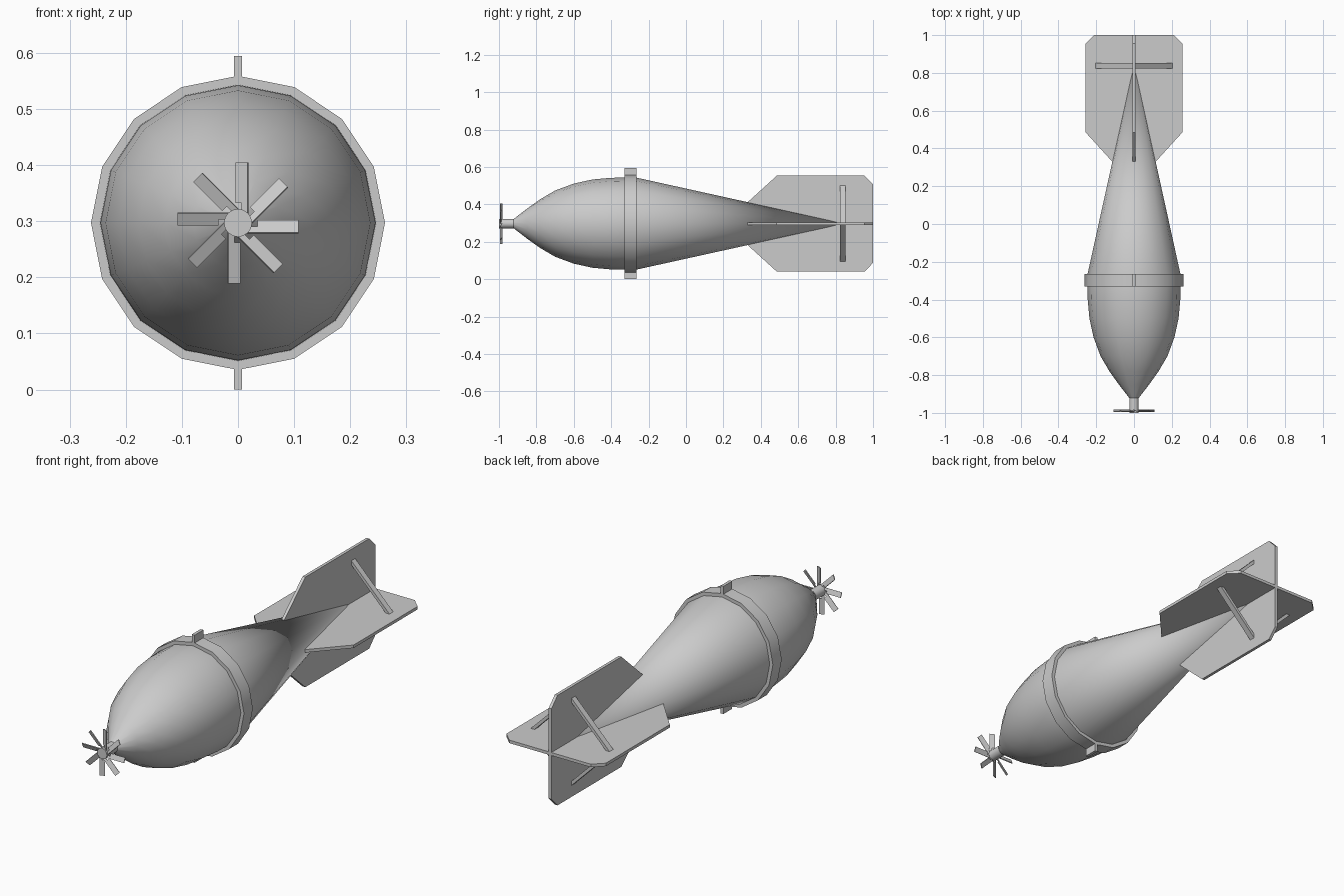
import bpy, bmesh, math
from mathutils import Matrix, Vector

cube = bpy.data.objects.get("Cube")
if cube:
    bpy.data.objects.remove(cube, do_unlink=True)

AXIS = 0.297   # height of the long axis
SIDES = 16

grey = bpy.data.materials.new("plain grey")
grey.use_nodes = True
grey.diffuse_color = (0.6, 0.6, 0.6, 1)
grey.node_tree.nodes["Principled BSDF"].inputs["Base Color"].default_value = (0.6, 0.6, 0.6, 1)


def finish(name, bm, smooth=False):
    bmesh.ops.recalc_face_normals(bm, faces=bm.faces)
    mesh = bpy.data.meshes.new(name)
    bm.to_mesh(mesh)
    bm.free()
    mesh.materials.append(grey)
    ob = bpy.data.objects.new(name, mesh)
    ob.location.z = AXIS
    bpy.context.collection.objects.link(ob)
    if smooth:
        bpy.ops.object.select_all(action='DESELECT')
        ob.select_set(True)
        bpy.context.view_layer.objects.active = ob
        bpy.ops.object.shade_smooth_by_angle(angle=math.radians(30))
    return ob


def lathe(name, profile, closed=False):
    """Revolve (y, radius) points around the long axis."""
    bm = bmesh.new()
    vs = [bm.verts.new((0, y, r)) for y, r in profile]
    pairs = list(zip(vs, vs[1:]))
    if closed:
        pairs.append((vs[-1], vs[0]))
    edges = [bm.edges.new(p) for p in pairs]
    bmesh.ops.spin(bm, geom=vs + edges, cent=(0, 0, 0), axis=(0, 1, 0),
                   angle=math.tau, steps=SIDES, use_duplicate=False)
    bmesh.ops.remove_doubles(bm, verts=bm.verts, dist=0.0005)
    return finish(name, bm, True)


def box(bm, size, matrix):
    scale = Matrix.Diagonal((*size, 1))
    bmesh.ops.create_cube(bm, size=1, matrix=matrix @ scale)


# Body: rounded nose and long tapering tail
lathe("body", [(-0.925, 0), (-0.925, 0.022), (-0.85, 0.08), (-0.78, 0.13),
               (-0.7, 0.177), (-0.6, 0.214), (-0.5, 0.236), (-0.4, 0.245),
               (-0.27, 0.247), (0.85, 0)])

# Band around the widest point
lathe("band", [(-0.33, 0.24), (-0.33, 0.262), (-0.265, 0.262), (-0.265, 0.24)], True)

# Nose shaft
lathe("nose_shaft", [(-1, 0), (-1, 0.025), (-0.91, 0.025), (-0.91, 0)])

# Lugs above and below the band
for name, side in (("top_lug", 1), ("bottom_lug", -1)):
    bm = bmesh.new()
    box(bm, (0.014, 0.065, 0.052), Matrix.Translation((0, -0.2975, side * 0.271)))
    finish(name, bm)

# Nose propeller: eight pitched blades with narrow roots
bm = bmesh.new()
pitch = math.radians(25)
for i in range(8):
    a = i * math.tau / 8
    r = Vector((math.cos(a), 0, math.sin(a)))
    t = Vector((-math.sin(a), 0, math.cos(a)))
    back = Vector((0, 1, 0))
    t2 = t * math.cos(pitch) + back * math.sin(pitch)
    n2 = t * math.sin(pitch) - back * math.cos(pitch)
    frame = Matrix((r, t2, n2)).transposed().to_4x4()
    frame.translation = Vector((0, -0.988, 0)) - t * 0.007
    box(bm, (0.073, 0.024, 0.004), frame @ Matrix.Translation((0.0715, 0, 0)))
    box(bm, (0.025, 0.012, 0.004), frame @ Matrix.Translation((0.0265, -0.006, 0)))
finish("propeller_blades", bm)

# Tail fins: four chamfered plates around the axis
fin = [(0.33, 0), (0.33, 0.115), (0.485, 0.256), (0.955, 0.256), (1, 0.21), (1, 0)]
for i, name in enumerate(("top_fin", "left_fin", "bottom_fin", "right_fin")):
    bm = bmesh.new()
    face = bm.faces.new([bm.verts.new((-0.007, y, r)) for y, r in fin])
    out = bmesh.ops.extrude_face_region(bm, geom=[face])["geom"]
    bmesh.ops.translate(bm, vec=(0.014, 0, 0),
                        verts=[v for v in out if isinstance(v, bmesh.types.BMVert)])
    bmesh.ops.rotate(bm, verts=bm.verts, cent=(0, 0, 0),
                     matrix=Matrix.Rotation(i * math.pi / 2, 3, 'Y'))
    finish(name, bm)

# Struts: diagonal bars joining neighbouring fins
reach = 0.2
for i, name in enumerate(("upper_left_strut", "lower_left_strut",
                          "lower_right_strut", "upper_right_strut")):
    bm = bmesh.new()
    turn = Matrix.Rotation(math.pi / 4 + i * math.pi / 2, 4, 'Y')
    box(bm, (reach * math.sqrt(2), 0.028, 0.014),
        turn @ Matrix.Translation((0, 0.838, reach / math.sqrt(2))))
    finish(name, bm)
